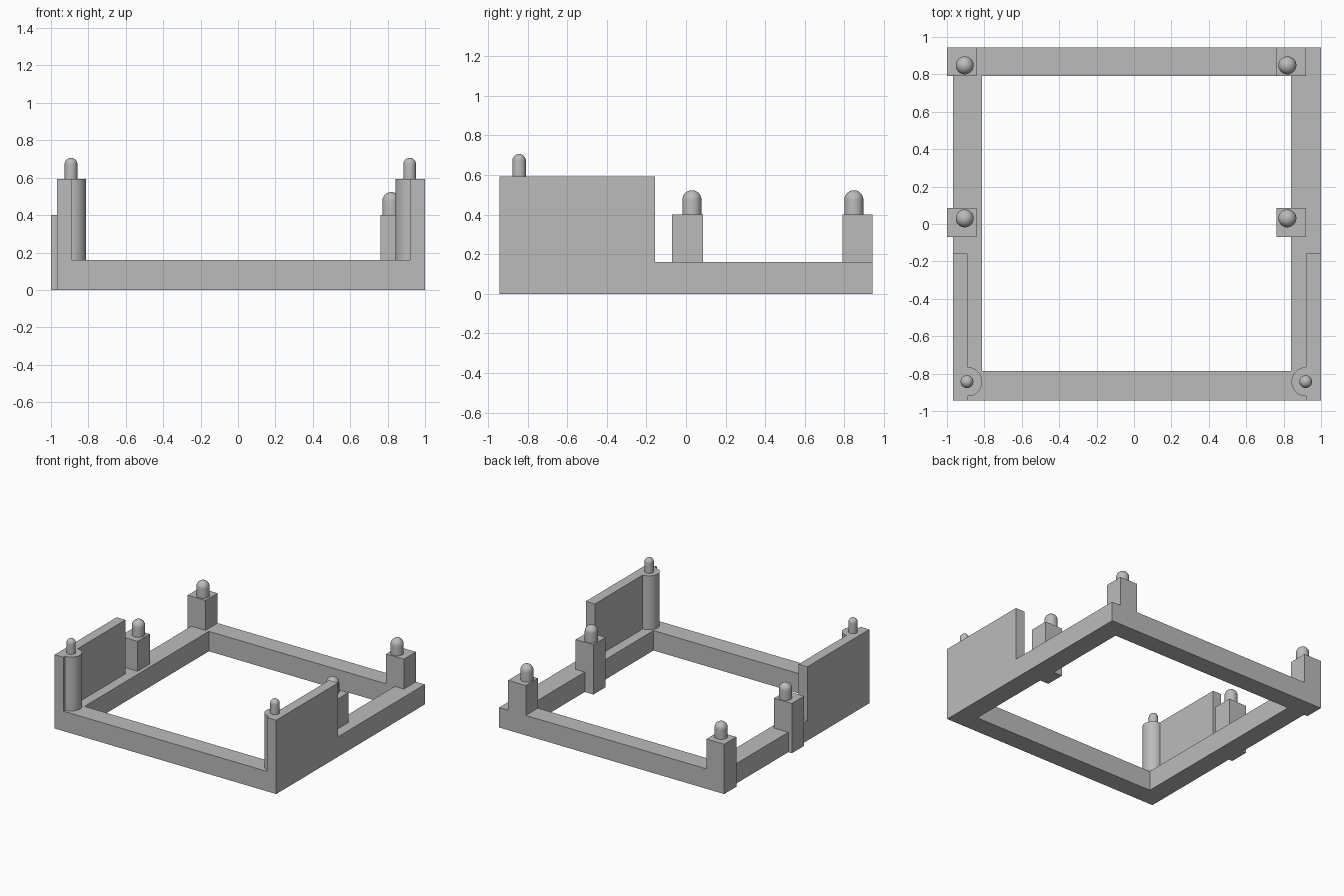
import bpy
import bmesh
import math

cube = bpy.data.objects.get("Cube")
if cube:
    bpy.data.objects.remove(cube, do_unlink=True)

# One plain grey for everything
grey = bpy.data.materials.new("plain grey")
grey.use_nodes = True
colour = (0.5, 0.5, 0.5, 1)
grey.diffuse_color = colour
grey.node_tree.nodes["Principled BSDF"].inputs["Base Color"].default_value = colour

RAIL_TOP, POST_TOP, WALL_TOP = 0.16, 0.40, 0.593
FRONT, BACK = -0.943, 0.943


def finish(name, bm, smooth=False):
    bmesh.ops.recalc_face_normals(bm, faces=bm.faces)
    mesh = bpy.data.meshes.new(name)
    bm.to_mesh(mesh)
    bm.free()
    mesh.materials.append(grey)
    obj = bpy.data.objects.new(name, mesh)
    bpy.context.collection.objects.link(obj)
    if smooth:
        bpy.ops.object.select_all(action="DESELECT")
        obj.select_set(True)
        bpy.context.view_layer.objects.active = obj
        bpy.ops.object.shade_smooth_by_angle(angle=math.radians(35))
    return obj


def box(name, x0, x1, y0, y1, z0, z1):
    bm = bmesh.new()
    bmesh.ops.create_cube(bm, size=1)
    for v in bm.verts:
        v.co = (x1 if v.co.x > 0 else x0,
                y1 if v.co.y > 0 else y0,
                z1 if v.co.z > 0 else z0)
    return finish(name, bm)


def lathe(name, x, y, profile, steps=48):
    """Spin a (radius, height) profile around a vertical axis."""
    bm = bmesh.new()
    verts = [bm.verts.new((x + r, y, z)) for r, z in profile]
    edges = [bm.edges.new(pair) for pair in zip(verts, verts[1:])]
    bmesh.ops.spin(bm, geom=verts + edges, cent=(x, y, 0), axis=(0, 0, 1),
                   angle=math.tau, steps=steps)
    bmesh.ops.remove_doubles(bm, verts=bm.verts, dist=1e-5)
    return finish(name, bm, smooth=True)


def pin(name, x, y, radius, base, top):
    """Round peg with a domed tip."""
    arc = [i * math.pi / 20 for i in range(11)]
    dome = [(radius * math.cos(a), top - radius + radius * math.sin(a)) for a in arc]
    return lathe(name, x, y, [(0, base), (radius, base)] + dome)


# Open rectangular base frame
bm = bmesh.new()
loops = []
for x0, x1, y0, y1 in ((-0.968, 1.0, FRONT, BACK), (-0.812, 0.84, -0.787, 0.79)):
    for z in (0, RAIL_TOP):
        loops.append([bm.verts.new((x, y, z))
                      for x, y in ((x0, y0), (x1, y0), (x1, y1), (x0, y1))])
outer_low, outer_high, inner_low, inner_high = loops
for a, b in ((outer_low, outer_high), (outer_high, inner_high),
             (inner_high, inner_low), (inner_low, outer_low)):
    for i in range(4):
        j = (i + 1) % 4
        bm.faces.new((a[i], a[j], b[j], b[i]))
finish("base_frame", bm)

# Square posts with pins, at the middle and back of each side
for side, x0, x1, px in (("right", -1.0, -0.842, -0.905), ("left", 0.763, 0.92, 0.82)):
    for place, y0, y1, py in (("middle", -0.07, 0.085, 0.03), ("back", 0.79, BACK, 0.848)):
        box(f"{place}_post_{side}", x0, x1, y0, y1, 0, POST_TOP)
        pin(f"{place}_pin_{side}", px, py, 0.048, POST_TOP, 0.523)

# Tall side walls, each with a round front column and a small pin
for side, x0, x1, cx, px in (("right", -0.968, -0.89, -0.89, -0.893),
                             ("left", 0.92, 1.0, 0.92, 0.918)):
    box(f"side_wall_{side}", x0, x1, FRONT, -0.157, 0, WALL_TOP)
    lathe(f"front_column_{side}", cx, -0.843,
          [(0, RAIL_TOP), (0.078, RAIL_TOP), (0.078, WALL_TOP), (0, WALL_TOP)])
    pin(f"front_pin_{side}", px, -0.843, 0.034, WALL_TOP, 0.706)
